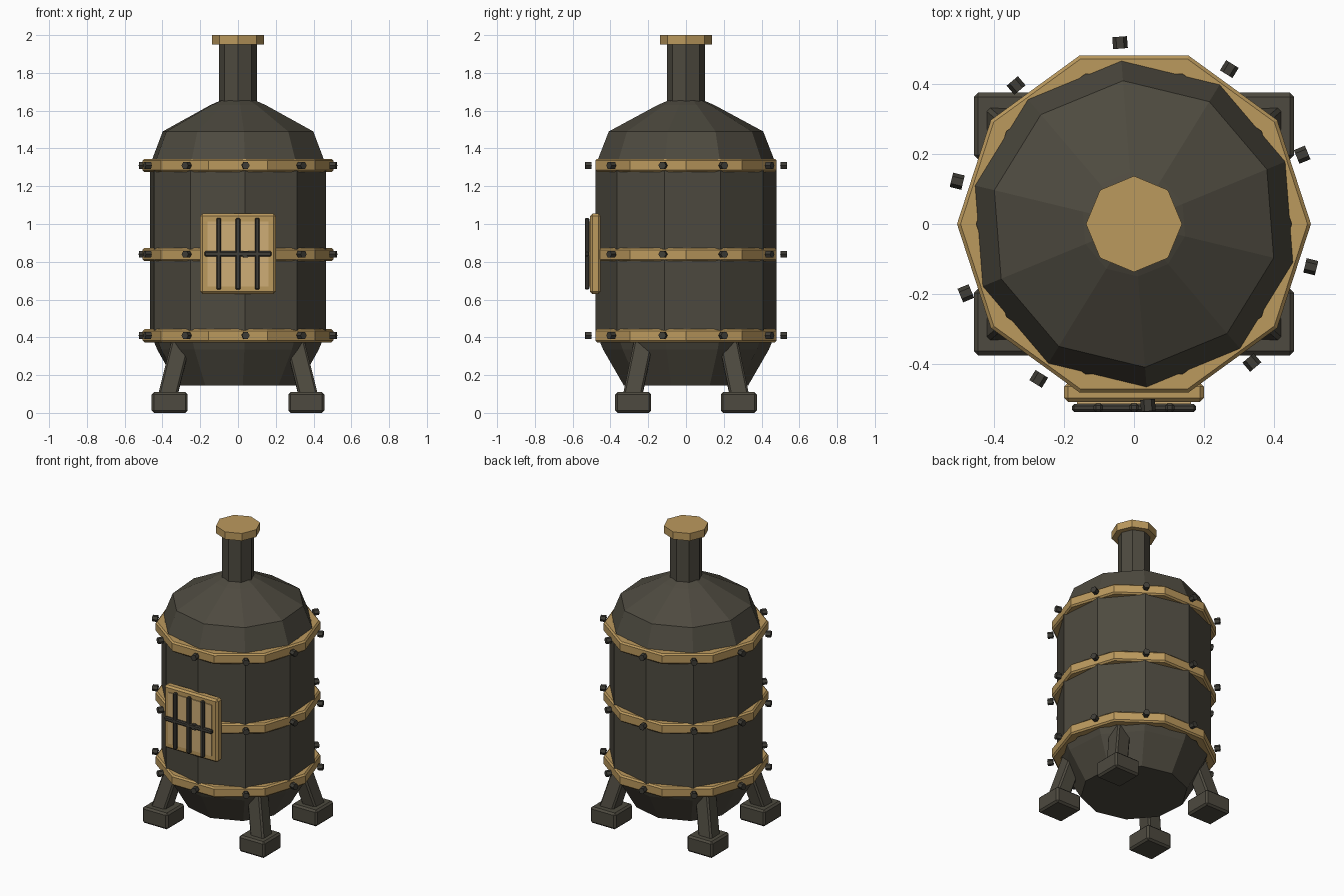
import bpy, bmesh, math
from mathutils import Vector, Matrix

if "Cube" in bpy.data.objects:
    bpy.data.objects.remove(bpy.data.objects["Cube"])


def material(name, rgb):
    m = bpy.data.materials.new(name)
    m.diffuse_color = (*rgb, 1)
    m.use_nodes = True
    m.node_tree.nodes["Principled BSDF"].inputs["Base Color"].default_value = m.diffuse_color
    return m


IRON = material("dark iron", (0.075, 0.068, 0.050))
BRASS = material("brass", (0.50, 0.32, 0.11))
PANEL = material("pale brass", (0.62, 0.42, 0.18))
BOLT = material("blackened steel", (0.050, 0.047, 0.038))


def finish(name, bm, mat, bevel=0):
    bmesh.ops.recalc_face_normals(bm, faces=bm.faces)
    me = bpy.data.meshes.new(name)
    bm.to_mesh(me)
    bm.free()
    me.materials.append(mat)
    ob = bpy.data.objects.new(name, me)
    bpy.context.collection.objects.link(ob)
    if bevel:
        b = ob.modifiers.new("Bevel", "BEVEL")
        b.width = bevel
        b.segments = 1
        b.limit_method = 'ANGLE'
    return ob


def lathe(name, profile, sides, turn, mat, closed=False):
    """Faceted solid of revolution; closed joins the profile into a ring."""
    bm = bmesh.new()
    rings = []
    for r, z in profile:
        rings.append([bm.verts.new((r * math.cos(turn + i * math.tau / sides),
                                    r * math.sin(turn + i * math.tau / sides), z))
                      for i in range(sides)])
    pairs = list(zip(rings, rings[1:]))
    if closed:
        pairs.append((rings[-1], rings[0]))
    else:
        bm.faces.new(rings[0])
        bm.faces.new(rings[-1])
    for a, b in pairs:
        for i in range(sides):
            j = (i + 1) % sides
            bm.faces.new((a[i], a[j], b[j], b[i]))
    return finish(name, bm, mat)


def box(name, centre, size, mat, bevel=0, rot=None):
    bm = bmesh.new()
    m = Matrix.Translation(centre) @ (rot or Matrix.Identity(4)) @ Matrix.Diagonal((*size, 1))
    bmesh.ops.create_cube(bm, size=1, matrix=m)
    return finish(name, bm, mat, bevel)


# Boiler tank with domed top and tapered bottom
TURN = math.radians(-85.6)
lathe("tank", [(0.33, 0.145), (0.44, 0.335), (0.48, 0.43), (0.48, 1.31),
               (0.41, 1.49), (0.15, 1.63), (0.08, 1.66)], 10, TURN, IRON)

# Chimney and cap
lathe("chimney", [(0.1, 1.62), (0.1, 1.96)], 8, 0, IRON)
lathe("chimney_cap", [(0.137, 1.95), (0.137, 2.0)], 8, 0, BRASS)

# Brass bands with chamfered edges, and their bolts
for label, z, bolt_z in (("lower", 0.408, 0.41), ("middle", 0.838, 0.84), ("upper", 1.31, 1.31)):
    h, c = 0.035, 0.01
    lathe(label + "_band", [(0.45, z - h), (0.495, z - h), (0.505, z - h + c),
                            (0.505, z + h - c), (0.495, z + h), (0.45, z + h)],
          10, 0, BRASS, closed=True)
    bm = bmesh.new()
    for i in range(10):
        m = (Matrix.Rotation(TURN + i * math.tau / 10, 4, 'Z')
             @ Matrix.Translation((0.519, 0, bolt_z)) @ Matrix.Rotation(math.pi / 2, 4, 'Y'))
        bmesh.ops.create_cone(bm, cap_ends=True, segments=6, radius1=0.021,
                              radius2=0.021, depth=0.034, matrix=m)
    finish(label + "_bolts", bm, BOLT)

# Furnace door: frame, inset panel and grille
box("door_frame", (0, -0.48, 0.842), (0.4, 0.056, 0.425), BRASS, 0.012)
box("door_panel", (0, -0.506, 0.842), (0.325, 0.016, 0.345), PANEL)
for i in (-1, 0, 1):
    box("grille_bar", (0.102 * i, -0.524, 0.842), (0.026, 0.024, 0.38), BOLT, 0.006)
box("grille_crossbar", (0, -0.525, 0.842), (0.355, 0.022, 0.028), BOLT, 0.006)

# Splayed legs and feet
for sx in (-1, 1):
    for sy in (-1, 1):
        foot = Vector((sx * 0.375, sy * 0.285, 0.08))
        top = Vector((sx * 0.29, sy * 0.215, 0.42))
        d = top - foot
        rot = Vector((0, 0, 1)).rotation_difference(d).to_matrix().to_4x4()
        box("leg", (foot + top) / 2, (0.1, 0.1, d.length), IRON, 0.01, rot)
        box("foot", (sx * 0.362, sy * 0.28, 0.055), (0.19, 0.19, 0.11), IRON, 0.012)
